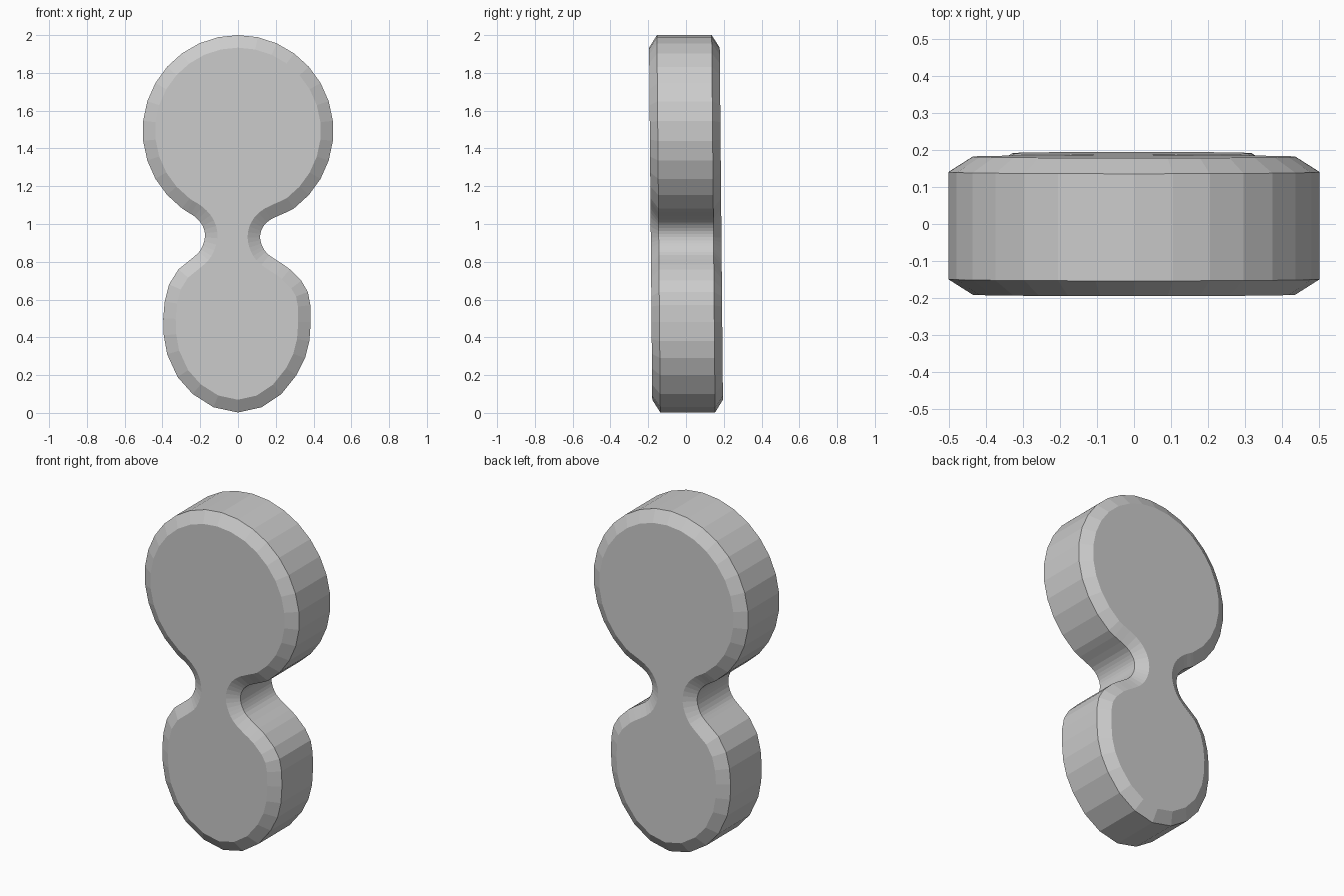
import bpy, bmesh, math
from mathutils import Vector

if "Cube" in bpy.data.objects:
    bpy.data.objects.remove(bpy.data.objects["Cube"])

HALF, CHAMFER, INSET, LEAN = 0.187, 0.042, 0.066, 0.009


def smooth_path(pts, steps):
    """Catmull-Rom through pts[1:-1]; the end points only guide the tangents."""
    out = []
    for a, b, c, d in zip(pts, pts[1:], pts[2:], pts[3:]):
        for i in range(steps):
            t = i / steps
            out.append(0.5 * (2 * b + (c - a) * t + (2 * a - 5 * b + 4 * c - d) * t * t
                              + (3 * b - a - 3 * c + d) * t ** 3))
    return out


def inset(pts, dist):
    """Mitred inward offset of a counter-clockwise outline."""
    out = []
    for i, p in enumerate(pts):
        d1 = (p - pts[i - 1]).normalized()
        d2 = (pts[(i + 1) % len(pts)] - p).normalized()
        n = Vector((-d1.y - d2.y, d1.x + d2.x)).normalized()
        out.append(p + n * dist / max(0.5, n.dot(Vector((-d1.y, d1.x)))))
    return out


def vecs(pts):
    return [Vector(p) for p in pts]


# Upper disc arc, counter-clockwise
disc = [Vector((0.505 * math.cos(math.radians(a)), 1.493 + 0.507 * math.sin(math.radians(a))))
        for a in range(-54, 235, 12)]

# Neck curves: left runs downward, right runs upward
left_neck = smooth_path([disc[-2], disc[-1]] + vecs([
    (-0.23, 1.04), (-0.187, 0.99), (-0.175, 0.93), (-0.197, 0.865),
    (-0.235, 0.825), (-0.315, 0.76)]), 3)
right_neck = smooth_path(vecs([
    (0.345, 0.68), (0.275, 0.76), (0.165, 0.835), (0.13, 0.88), (0.117, 0.93),
    (0.13, 0.98), (0.175, 1.025)]) + [disc[0], disc[1]], 3)

# Lower lobe, from the left shoulder around the bottom to the right shoulder
lobe = vecs([
    (-0.235, 0.825), (-0.315, 0.76), (-0.365, 0.68), (-0.388, 0.59), (-0.396, 0.5),
    (-0.393, 0.41), (-0.375, 0.31), (-0.32, 0.19), (-0.24, 0.10), (-0.13, 0.03),
    (0, 0.002), (0.125, 0.03), (0.23, 0.10), (0.31, 0.20), (0.355, 0.29),
    (0.378, 0.38), (0.385, 0.48), (0.383, 0.57), (0.37, 0.64), (0.335, 0.70)])

outline = disc[:-1] + left_neck + lobe + right_neck[:]
inner = inset(outline, INSET)

# Chamfered slab with a slight lean
bm = bmesh.new()
layers = [(inner, -HALF), (outline, -HALF + CHAMFER), (outline, HALF - CHAMFER), (inner, HALF)]
rings = [[bm.verts.new((p.x, y + LEAN * (1 - p.y), p.y)) for p in pts] for pts, y in layers]
n = len(outline)
for r0, r1 in zip(rings, rings[1:]):
    for i in range(n):
        j = (i + 1) % n
        bm.faces.new((r0[i], r0[j], r1[j], r1[i]))
bm.faces.new(rings[0][::-1])
bm.faces.new(rings[-1])
bmesh.ops.remove_doubles(bm, verts=bm.verts, dist=0.0005)
bmesh.ops.recalc_face_normals(bm, faces=bm.faces)

mesh = bpy.data.meshes.new("double_lobe_plate")
bm.to_mesh(mesh)
bm.free()
plate = bpy.data.objects.new("double_lobe_plate", mesh)
bpy.context.collection.objects.link(plate)
